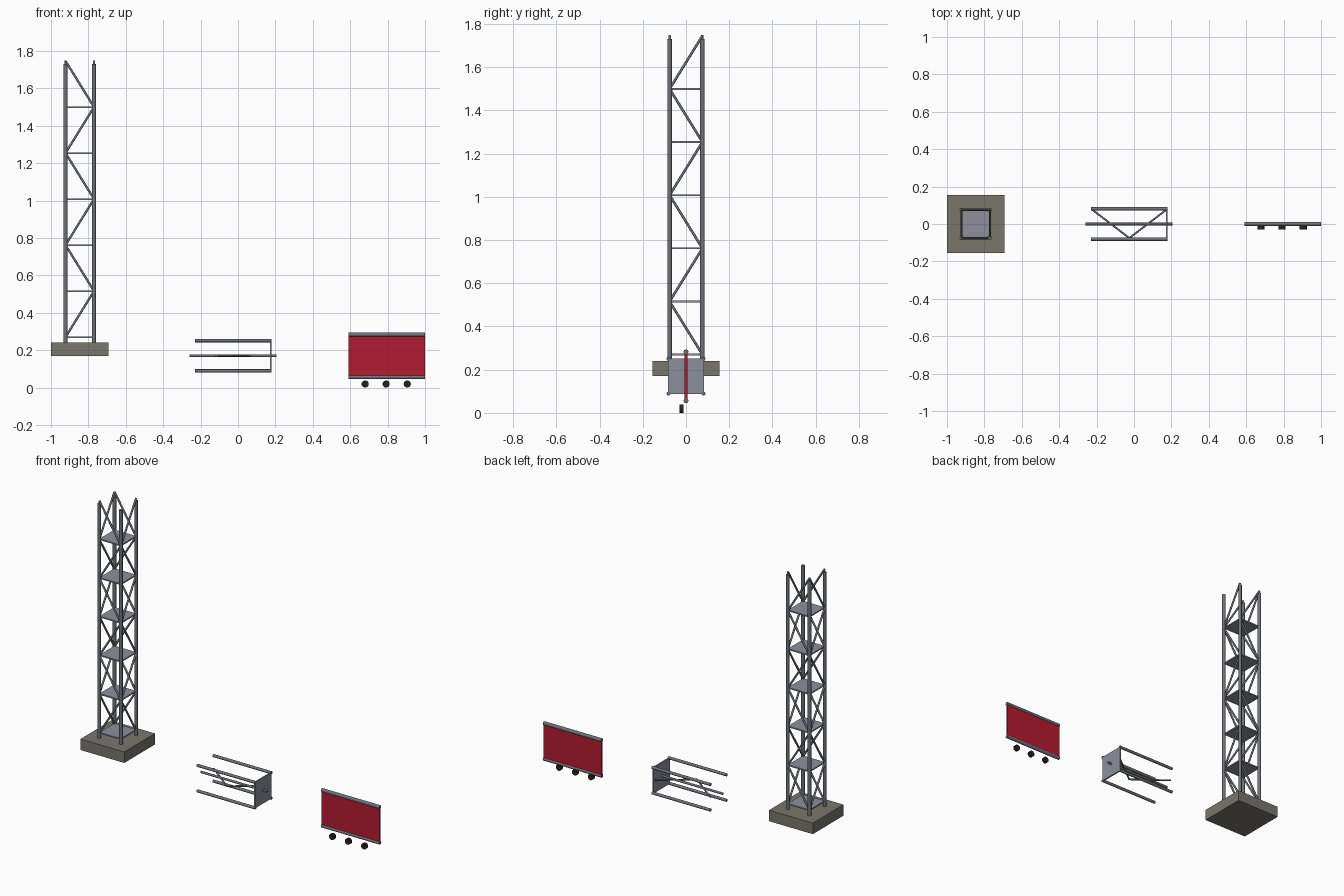
import bpy
from mathutils import Vector

if "Cube" in bpy.data.objects:
    bpy.data.objects.remove(bpy.data.objects["Cube"], do_unlink=True)


def material(name, rgb, metallic=0.0):
    m = bpy.data.materials.new(name)
    m.use_nodes = True
    m.diffuse_color = (*rgb, 1)
    bsdf = m.node_tree.nodes["Principled BSDF"]
    bsdf.inputs["Base Color"].default_value = (*rgb, 1)
    bsdf.inputs["Metallic"].default_value = metallic
    return m


steel = material("steel", (0.16, 0.17, 0.19))
plate_grey = material("plate_grey", (0.26, 0.28, 0.33))
concrete = material("concrete", (0.19, 0.18, 0.155))
red = material("red_panel", (0.45, 0.011, 0.03))
dark = material("dark_rubber", (0.03, 0.012, 0.012))


def box(name, centre, size, mat):
    bpy.ops.mesh.primitive_cube_add(size=1, location=centre)
    ob = bpy.context.object
    ob.name = name
    ob.scale = size
    ob.data.materials.append(mat)
    return ob


def rod(name, start, end, radius, mat=steel, sides=16):
    start, end = Vector(start), Vector(end)
    axis = end - start
    bpy.ops.mesh.primitive_cylinder_add(
        vertices=sides, radius=radius, depth=axis.length,
        location=(start + end) / 2,
        rotation=axis.to_track_quat("Z", "Y").to_euler())
    ob = bpy.context.object
    ob.name = name
    ob.data.materials.append(mat)
    bpy.ops.object.shade_smooth_by_angle()
    return ob


# Tower: footing, corner posts, floor plates and zigzag bracing
tx, half = -0.846, 0.076
box("tower_footing", (tx, 0, 0.205), (0.308, 0.308, 0.07), concrete)
for sx in (-1, 1):
    for sy in (-1, 1):
        rod("tower_post", (tx + sx * half, sy * half, 0.23),
            (tx + sx * half, sy * half, 1.73), 0.0105)

bays, z0, step = 6, 0.27, 0.246
for i in range(bays):
    low, high = z0 + i * step, z0 + (i + 1) * step
    box("tower_plate", (tx, 0, low), (2 * half, 2 * half, 0.008), plate_grey)
    a = half if i % 2 else -half
    for side in (-half, half):
        rod("front_back_brace", (tx + a, side, low), (tx - a, side, high), 0.006)
        rod("side_brace", (tx + side, -a, low), (tx + side, a, high), 0.006)

# Boom section: four rails, end plate, central shaft and V bracing
bz, spread = 0.17, 0.081
for sy in (-1, 1):
    for sz in (-1, 1):
        rod("boom_rail", (-0.23, sy * spread, bz + sz * spread),
            (0.18, sy * spread, bz + sz * spread), 0.009)
box("boom_end_plate", (0.175, 0, bz), (0.009, 0.165, 0.165), plate_grey)
rod("boom_shaft", (-0.26, 0, bz), (0.205, 0, bz), 0.007)
for x in (-0.225, 0.175):
    rod("boom_brace", (x, 0.078, bz), (-0.025, -0.075, bz), 0.005)

# Panel with top and bottom tubes
box("panel", (0.795, 0, 0.17), (0.408, 0.012, 0.225), red)
for z in (0.283, 0.056):
    rod("panel_tube", (0.59, 0, z), (1.0, 0, z), 0.011)

# Row of wheels under the panel
for x in (0.68, 0.792, 0.905):
    rod("wheel", (x, -0.03, 0.019), (x, -0.012, 0.019), 0.019, dark, 24)
